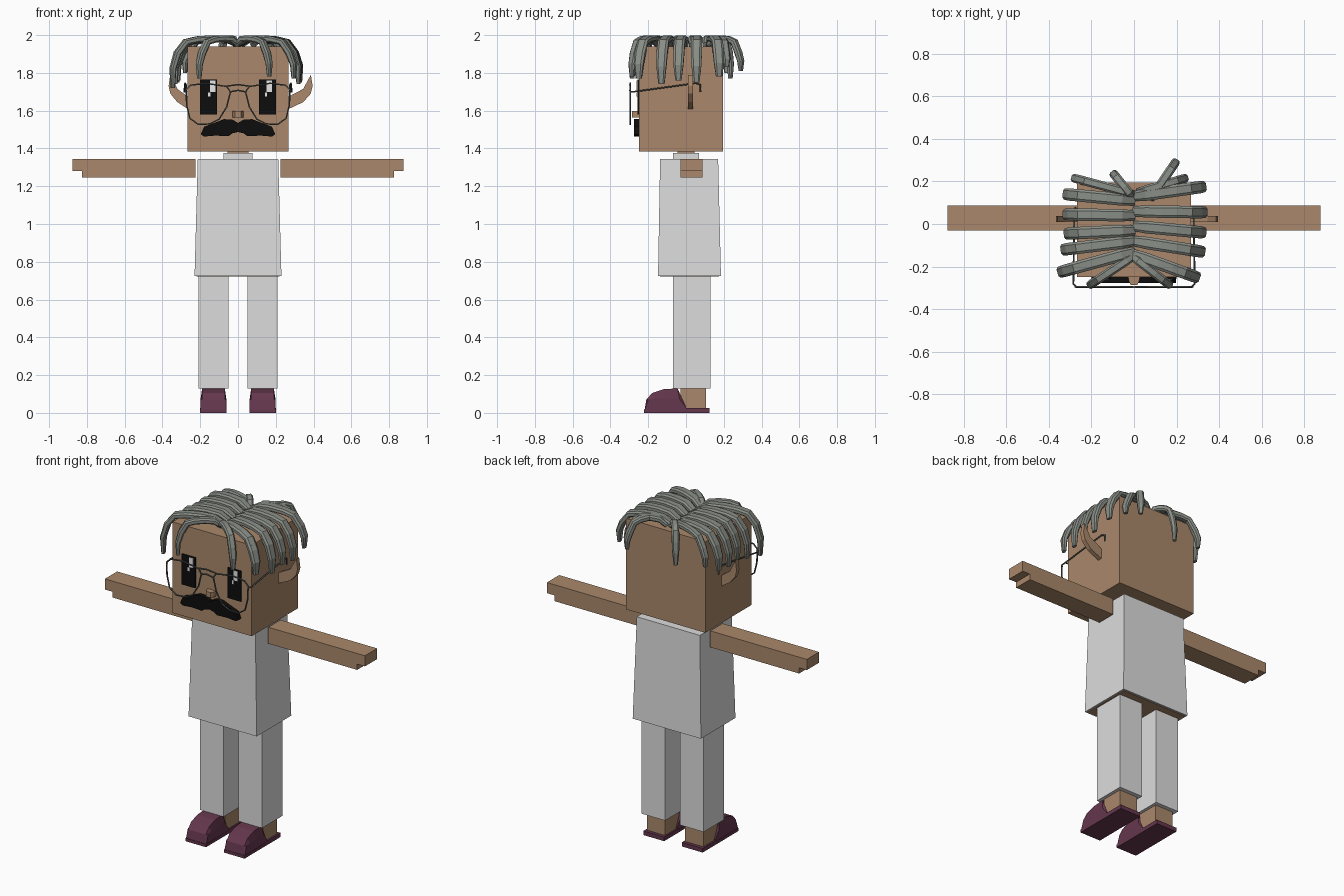
import bpy, bmesh
from mathutils import Vector

if "Cube" in bpy.data.objects:
    bpy.data.objects.remove(bpy.data.objects["Cube"], do_unlink=True)


def material(name, r, g, b):
    m = bpy.data.materials.new(name)
    m.use_nodes = True
    m.diffuse_color = (r, g, b, 1)
    bsdf = next(n for n in m.node_tree.nodes if n.type == 'BSDF_PRINCIPLED')
    bsdf.inputs["Base Color"].default_value = (r, g, b, 1)
    return m


SKIN = material("skin", 0.40, 0.245, 0.145)
CLOTH = material("pale_cloth", 0.72, 0.72, 0.72)
HAIR = material("grey_hair", 0.25, 0.27, 0.24)
BLACK = material("black", 0.004, 0.004, 0.004)
WHITE = material("white", 0.85, 0.85, 0.85)
SHOE = material("plum_leather", 0.13, 0.038, 0.075)
WIRE = material("dark_wire", 0.09, 0.10, 0.09)


def finish(name, bm, mat):
    bmesh.ops.recalc_face_normals(bm, faces=bm.faces)
    me = bpy.data.meshes.new(name)
    bm.to_mesh(me)
    bm.free()
    me.materials.append(mat)
    ob = bpy.data.objects.new(name, me)
    bpy.context.collection.objects.link(ob)
    return ob


def loft(name, rings, mat):
    """Join equal vertex rings with quads and cap both ends."""
    bm = bmesh.new()
    rows = [[bm.verts.new(p) for p in ring] for ring in rings]
    n = len(rows[0])
    for a, b in zip(rows, rows[1:]):
        for i in range(n):
            j = (i + 1) % n
            bm.faces.new((a[i], a[j], b[j], b[i]))
    bm.faces.new(rows[0])
    bm.faces.new(rows[-1])
    return finish(name, bm, mat)


def rect(x, y, z):
    return [(x[0], y[0], z), (x[1], y[0], z), (x[1], y[1], z), (x[0], y[1], z)]


def box(name, x, y, z, mat, top_x=None, top_y=None):
    return loft(name, [rect(x, y, z[0]), rect(top_x or x, top_y or y, z[1])], mat)


def wire(name, points, closed=False):
    cu = bpy.data.curves.new(name, 'CURVE')
    cu.dimensions = '3D'
    cu.bevel_depth = 0.0045
    cu.bevel_resolution = 1
    sp = cu.splines.new('POLY')
    sp.points.add(len(points) - 1)
    for p, co in zip(sp.points, points):
        p.co = (*co, 1)
    sp.use_cyclic_u = closed
    cu.materials.append(WIRE)
    ob = bpy.data.objects.new(name, cu)
    bpy.context.collection.objects.link(ob)


# Head, neck and body
box("head", (-0.267, 0.267), (-0.25, 0.195), (1.385, 1.94), SKIN)
box("neck", (-0.055, 0.055), (-0.045, 0.045), (1.36, 1.39), SKIN)
box("collar", (-0.077, 0.077), (-0.068, 0.068), (1.34, 1.375), CLOTH)
box("tunic", (-0.23, 0.23), (-0.148, 0.185), (0.725, 1.345), CLOTH,
    (-0.213, 0.213), (-0.137, 0.17))
box("tunic_underside", (-0.22, 0.22), (-0.138, 0.175), (0.722, 0.73), SKIN)

# Paired parts
SHOE_SIDE = [(-0.22, 0.012), (-0.21, 0.07), (-0.18, 0.105), (-0.12, 0.125),
             (-0.045, 0.13), (0.0, 0.03), (0.0, 0.018)]
MOUSTACHE = [(0, 1.535), (0.03, 1.553), (0.075, 1.555), (0.125, 1.535), (0.18, 1.515),
             (0.197, 1.475), (0.18, 1.463), (0.12, 1.468), (0.05, 1.465), (0.03, 1.48), (0, 1.487)]
EAR = [(0.26, 1.605), (0.345, 1.645), (0.385, 1.69), (0.395, 1.73), (0.386, 1.79),
       (0.345, 1.715), (0.26, 1.67)]
LENS = [(0.275, 1.71), (0.25, 1.735), (0.17, 1.745), (0.06, 1.728), (0.04, 1.70),
        (0.06, 1.62), (0.10, 1.555), (0.15, 1.53), (0.21, 1.527), (0.255, 1.56), (0.272, 1.63)]

for s, side in ((1, "left"), (-1, "right")):
    def span(a, b):
        return tuple(sorted((s * a, s * b)))

    box(side + "_arm", span(0.225, 0.825), (-0.03, 0.088), (1.245, 1.345), SKIN)
    box(side + "_fingers", span(0.82, 0.877), (-0.03, 0.088), (1.28, 1.345), SKIN)
    box(side + "_trouser_leg", span(0.05, 0.21), (-0.068, 0.13), (0.13, 0.73), CLOTH)
    box(side + "_ankle", span(0.068, 0.19), (-0.03, 0.105), (0.015, 0.135), SKIN)
    box(side + "_sole", span(0.06, 0.2), (-0.01, 0.125), (0.0, 0.025), SHOE)
    box(side + "_toe_sole", span(0.06, 0.2), (-0.222, 0.0), (0.0, 0.018), SHOE)

    # Shoe upper: side profile lofted across, narrower on top
    rings = []
    for w in (0.068, 0.06, -0.06, -0.068):
        low = abs(w) < 0.065
        rings.append([(s * 0.13 + w, y + (0 if low else 0.01 * (z > 0.03)),
                       z if low else min(z, 0.075)) for y, z in SHOE_SIDE])
    loft(side + "_shoe", rings, SHOE)

    loft(side + "_moustache", [[(s * x, y, z) for x, z in MOUSTACHE] for y in (-0.276, -0.249)], BLACK)
    k = 1 if s > 0 else 0.93
    loft(side + "_ear", [[(s * x * (k if x > 0.3 else 1), y, z) for x, z in EAR]
                         for y in (0.01, 0.037)], SKIN)

    # Eyes with catchlights
    box(side + "_eye", span(0.11, 0.2), (-0.258, -0.249), (1.58, 1.765), BLACK)
    c = 0.166 if s > 0 else -0.134
    box(side + "_catchlight", (c - 0.014, c + 0.014), (-0.261, -0.257), (1.70, 1.76), WHITE)
    box(side + "_small_catchlight", (c - 0.024, c - 0.012), (-0.261, -0.257), (1.675, 1.697), WHITE)

    # Spectacle rim and temple
    wire(side + "_rim", [(s * x, -0.295, z) for x, z in LENS], True)
    wire(side + "_temple", [(s * 0.272, -0.295, 1.70), (s * 0.285, -0.28, 1.70),
                            (s * 0.28, 0.05, 1.745), (s * 0.275, 0.075, 1.738), (s * 0.275, 0.077, 1.70)])

for z, w in ((1.70, 0.04), (1.73, 0.06)):
    wire("bridge", [(-w, -0.295, z), (0, -0.297, z + 0.008), (w, -0.295, z)])

# Nose, tapering forward
loft("nose", [[(-w, y, 1.565), (w, y, 1.565), (w, y, 1.597), (-w, y, 1.597)]
              for w, y in ((0.028, -0.249), (0.024, -0.27), (0.016, -0.286))], SKIN)

# Hair locks: arched, flattened and tapered
ARCH = [(0, 0.0), (0.18, 0.9), (0.4, 1.0), (0.62, 0.85), (0.8, 0.45)]


def lock(name, root, tip, tip_z, width=0.05):
    a, b = Vector((*root, 0)), Vector((*tip, 0))
    out = (b - a).normalized()
    across = Vector((-out.y, out.x, 0))
    path = [a.lerp(b, f) + Vector((0, 0, 1.948 + 0.034 * h)) for f, h in ARCH]
    path += [a.lerp(b, 0.93) + Vector((0, 0, 1.905)),
             b + Vector((0, 0, 0.55 * 1.905 + 0.45 * tip_z)), b + Vector((0, 0, tip_z))]
    rings = []
    for i, p in enumerate(path):
        t = (path[min(i + 1, len(path) - 1)] - path[max(i - 1, 0)]).normalized()
        n = t.cross(across)
        shrink = (0.8, 1, 1, 1, 1, 1, 0.9, 0.55)[i]
        w, h = width / 2 * shrink, 0.017 * shrink
        rings.append([p + across * w * u + n * h * v for u, v in
                      ((-1, -0.5), (-0.6, -1), (0.6, -1), (1, -0.5), (1, 0.5), (0.6, 1), (-0.6, 1), (-1, 0.5))])
    loft(name, rings, HAIR)


LOCKS = [
    # left side
    ((0, 0.13), (0.325, 0.175), 1.78), ((0, 0.06), (0.33, 0.055), 1.75),
    ((0, -0.01), (0.325, -0.04), 1.76), ((0, -0.08), (0.32, -0.13), 1.74),
    ((-0.01, -0.14), (0.295, -0.25), 1.77), ((-0.01, -0.15), (0.165, -0.285), 1.78),
    ((0.02, 0.15), (0.24, 0.215), 1.83),
    # right side
    ((0, 0.11), (-0.32, 0.14), 1.76), ((0, 0.04), (-0.32, 0.045), 1.75),
    ((0, -0.03), (-0.315, -0.045), 1.76), ((0, -0.08), (-0.33, -0.12), 1.74),
    ((0, -0.13), (-0.345, -0.225), 1.72), ((0, -0.15), (-0.205, -0.285), 1.77),
    ((0, 0.14), (-0.28, 0.215), 1.80),
    # back
    ((0.08, 0.12), (0.195, 0.29), 1.81), ((-0.01, 0.13), (-0.095, 0.235), 1.77),
]
for i, (root, tip, z) in enumerate(LOCKS):
    ends = abs(tip[1]) > 0.2 and abs(tip[0]) < 0.29
    lock("hair_lock_%02d" % (i + 1), root, tip, z, 0.042 if ends else 0.058)
